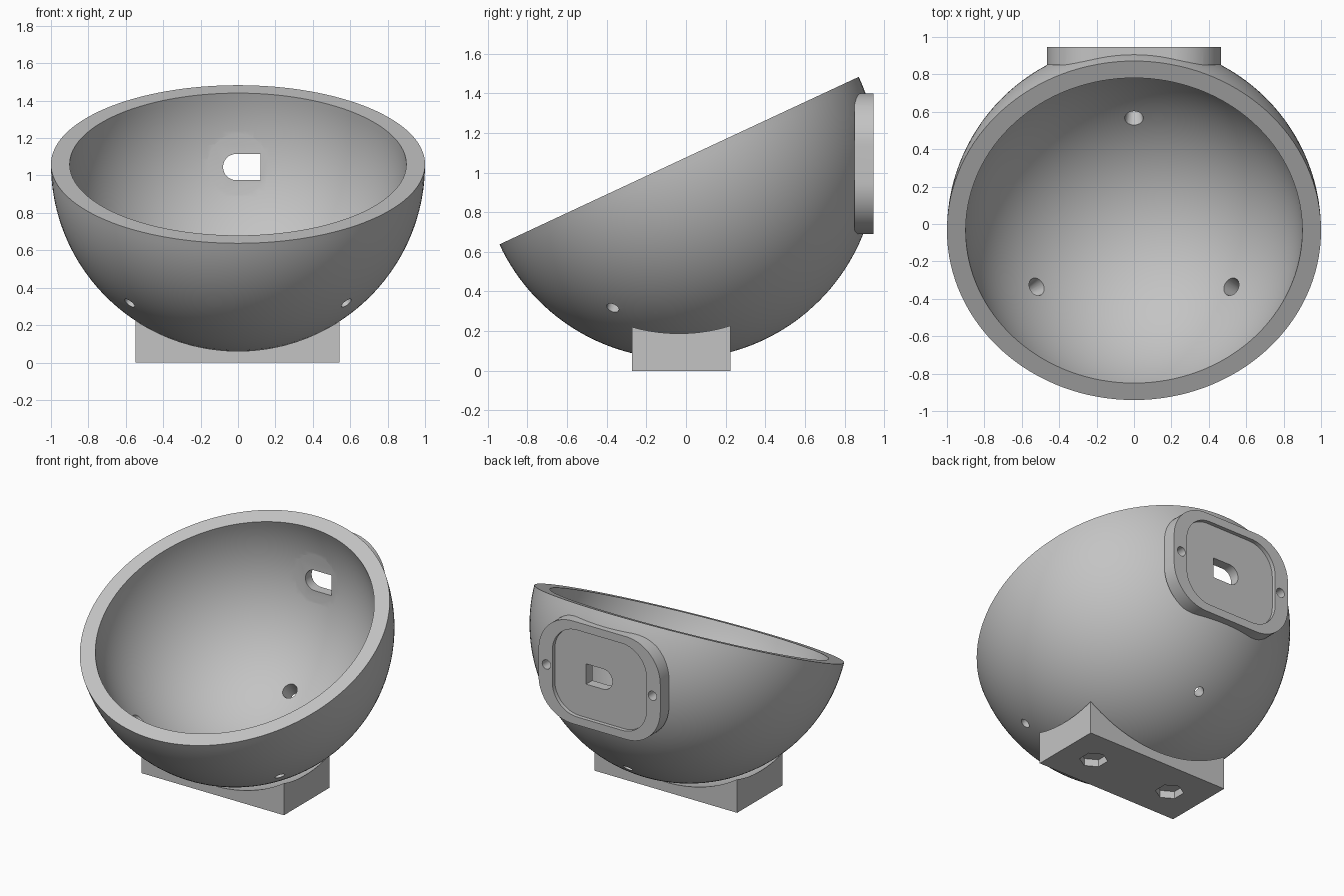
import bpy, bmesh, math
from mathutils import Matrix, Vector

if "Cube" in bpy.data.objects:
    bpy.data.objects.remove(bpy.data.objects["Cube"])

CENTER = Vector((0, -0.035, 1.06))   # centre of the bowl sphere
TILT = math.radians(25)
PLATE_Z = 1.045

grey = bpy.data.materials.new("grey")
grey.diffuse_color = (0.55, 0.55, 0.55, 1)
grey.use_nodes = True
grey.node_tree.nodes["Principled BSDF"].inputs["Base Color"].default_value = grey.diffuse_color


def make_object(name, bm):
    bmesh.ops.recalc_face_normals(bm, faces=bm.faces[:])
    mesh = bpy.data.meshes.new(name)
    bm.to_mesh(mesh)
    bm.free()
    mesh.materials.append(grey)
    ob = bpy.data.objects.new(name, mesh)
    bpy.context.collection.objects.link(ob)
    return ob


def prism_y(name, outline, y0, y1):
    """Extrude an (x, z) outline from y0 to y1."""
    bm = bmesh.new()
    face = bm.faces.new([bm.verts.new((x, y0, z)) for x, z in outline])
    res = bmesh.ops.extrude_face_region(bm, geom=[face])
    verts = [v for v in res["geom"] if isinstance(v, bmesh.types.BMVert)]
    bmesh.ops.translate(bm, verts=verts, vec=(0, y1 - y0, 0))
    return make_object(name, bm)


def cone(name, r1, r2, depth, segments, matrix):
    bm = bmesh.new()
    bmesh.ops.create_cone(bm, cap_ends=True, segments=segments, radius1=r1,
                          radius2=r2, depth=depth, matrix=matrix)
    return make_object(name, bm)


def rounded_rect(hx, hz, r, steps=16):
    pts = []
    for i, (sx, sz) in enumerate(((1, 1), (-1, 1), (-1, -1), (1, -1))):
        for k in range(steps + 1):
            a = math.pi / 2 * (i + k / steps)
            pts.append((sx * (hx - r) + r * math.cos(a),
                        PLATE_Z + sz * (hz - r) + r * math.sin(a)))
    return pts


def boolean(target, tool, operation):
    """Combine the tool into the target and discard the tool."""
    bpy.context.view_layer.objects.active = target
    mod = target.modifiers.new("boolean", "BOOLEAN")
    mod.object, mod.operation, mod.solver = tool, operation, "EXACT"
    bpy.ops.object.modifier_apply(modifier=mod.name)
    bpy.data.objects.remove(tool)


def smooth(ob):
    bpy.ops.object.select_all(action="DESELECT")
    ob.select_set(True)
    bpy.context.view_layer.objects.active = ob
    bpy.ops.object.shade_smooth_by_angle(angle=math.radians(30))


# Bowl: thick half-sphere shell, spun from its profile and tilted forward
bm = bmesh.new()
N = 40
arc = [math.pi / 2 * i / N for i in range(N + 1)]
profile = [(math.sin(a), -math.cos(a)) for a in arc]
profile += [(0.9 * math.sin(a), -0.9 * math.cos(a)) for a in reversed(arc)]
verts = [bm.verts.new((x, 0, z)) for x, z in profile]
edges = [bm.edges.new(pair) for pair in zip(verts, verts[1:])]
bmesh.ops.spin(bm, geom=verts + edges, cent=(0, 0, 0), axis=(0, 0, 1),
               angle=2 * math.pi, steps=128)
bmesh.ops.remove_doubles(bm, verts=bm.verts[:], dist=1e-4)
bmesh.ops.transform(bm, verts=bm.verts[:],
                    matrix=Matrix.Translation(CENTER) @ Matrix.Rotation(TILT, 4, "X"))
bowl = make_object("bowl", bm)

# Connector plate on the back, with shallow recess and D-shaped opening
boolean(bowl, prism_y("plate", rounded_rect(0.465, 0.355, 0.26), 0.85, 0.945), "UNION")
boolean(bowl, prism_y("recess", rounded_rect(0.36, 0.30, 0.19), 0.918, 1.05), "DIFFERENCE")
slot = [(0.12, PLATE_Z - 0.07), (0.12, PLATE_Z + 0.07)]
slot += [(-0.01 + 0.07 * math.cos(a), PLATE_Z + 0.07 * math.sin(a))
         for a in (math.pi * (0.5 + k / 16) for k in range(17))]
boolean(bowl, prism_y("slot", slot, 0.7, 1.05), "DIFFERENCE")

# Blind screw holes either side of the recess
for x in (-0.405, 0.405):
    m = Matrix.Translation((x, 0.92, PLATE_Z)) @ Matrix.Rotation(math.pi / 2, 4, "X")
    boolean(bowl, cone("screw_hole", 0.032, 0.032, 0.14, 24, m), "DIFFERENCE")

# Three tapered holes through the bowl floor, evenly spaced
for deg in (90, 210, 330):
    a, tip = math.radians(deg), math.radians(42)
    d = Vector((math.sin(tip) * math.cos(a), math.sin(tip) * math.sin(a), -math.cos(tip)))
    m = Matrix.Translation(CENTER + d * 0.95) @ d.to_track_quat("Z", "Y").to_matrix().to_4x4()
    boolean(bowl, cone("floor_hole", 0.053, 0.029, 0.14, 24, m), "DIFFERENCE")
smooth(bowl)

# Stand: block hollowed on top to cradle the bowl
bm = bmesh.new()
bmesh.ops.create_cube(bm, size=1, matrix=Matrix.Translation((-0.003, -0.024, 0.2))
                      @ Matrix.Diagonal((1.09, 0.497, 0.4, 1)))
stand = make_object("stand", bm)
bm = bmesh.new()
bmesh.ops.create_uvsphere(bm, u_segments=128, v_segments=64, radius=1.027,
                          matrix=Matrix.Translation(CENTER))
boolean(stand, make_object("cradle", bm), "DIFFERENCE")

# Hexagonal nut pockets under the stand
for x in (-0.31, 0.31):
    m = Matrix.Translation((x, -0.024, 0)) @ Matrix.Rotation(math.pi / 2, 4, "Z")
    m = m @ Matrix.Rotation(math.radians(0), 4, "Z")
    bm = bmesh.new()
    hexagon = [bm.verts.new((x + 0.09 * math.sin(k * math.pi / 3),
                             -0.024 + 0.09 * math.cos(k * math.pi / 3), -0.05))
               for k in range(6)]
    face = bm.faces.new(hexagon)
    res = bmesh.ops.extrude_face_region(bm, geom=[face])
    top = [v for v in res["geom"] if isinstance(v, bmesh.types.BMVert)]
    bmesh.ops.translate(bm, verts=top, vec=(0, 0, 0.1))
    boolean(stand, make_object("nut_pocket", bm), "DIFFERENCE")
smooth(stand)
